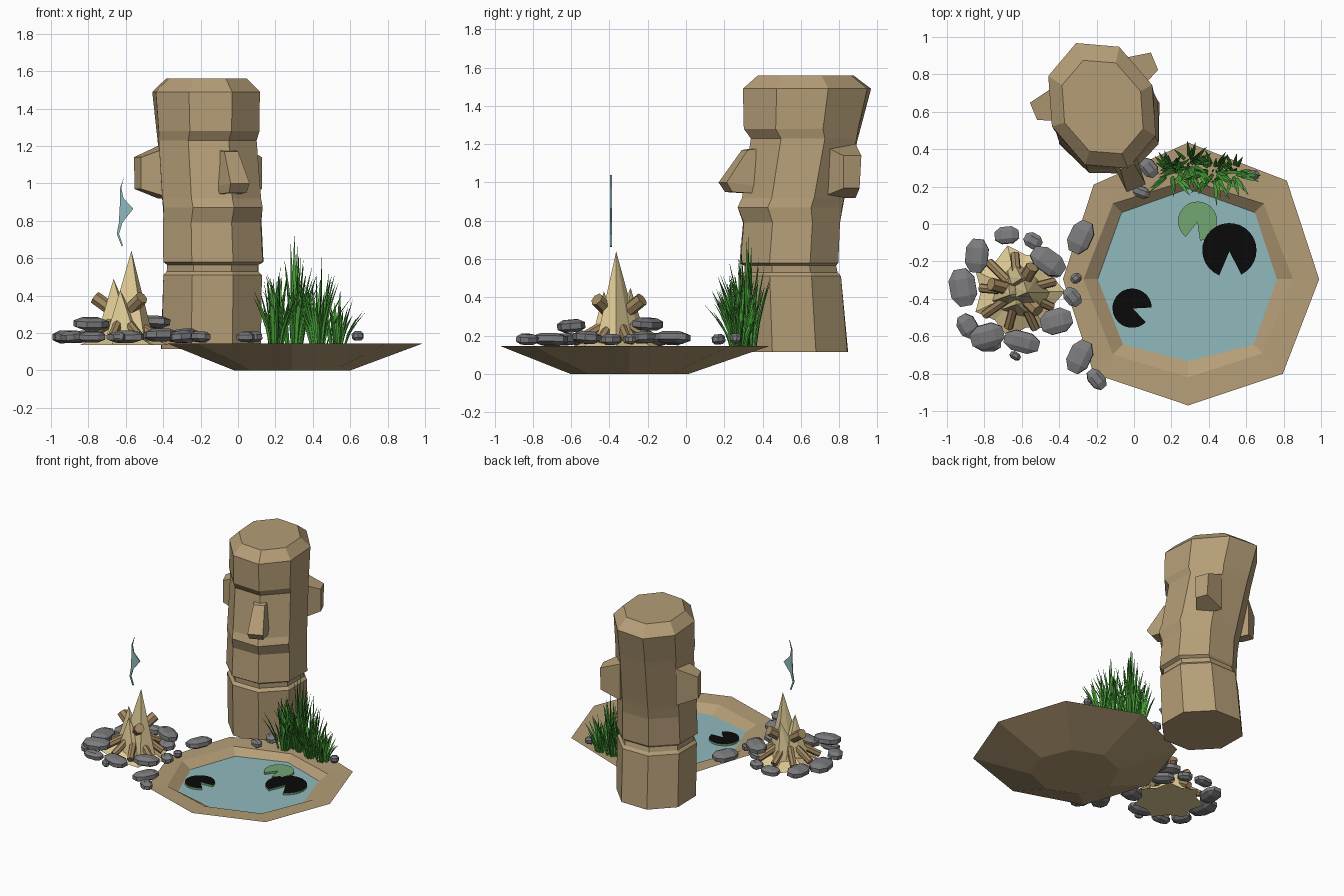
import bpy, bmesh, math, random
from mathutils import Vector, Matrix

if "Cube" in bpy.data.objects:
    bpy.data.objects.remove(bpy.data.objects["Cube"])
random.seed(4)
R = math.radians

def mat(name, c):
    m = bpy.data.materials.new(name)
    m.diffuse_color = (*c, 1)
    m.use_nodes = True
    m.node_tree.nodes["Principled BSDF"].inputs["Base Color"].default_value = m.diffuse_color
    return m

STONE = mat("tan stone", (0.46, 0.34, 0.185))
WATER = mat("pale water", (0.28, 0.49, 0.51))
ROCK = mat("grey rock", (0.20, 0.20, 0.21))
FIRE = mat("pale flame", (0.73, 0.59, 0.30))
WOOD = mat("brown wood", (0.37, 0.25, 0.12))
GRASS = mat("green reed", (0.065, 0.36, 0.04))
PAD = mat("pad green", (0.17, 0.38, 0.17))
BLACK = mat("black pad top", (0.003, 0.003, 0.003))

def finish(bm, name, *mats):
    bmesh.ops.recalc_face_normals(bm, faces=bm.faces)
    me = bpy.data.meshes.new(name)
    bm.to_mesh(me)
    bm.free()
    for m in mats:
        me.materials.append(m)
    ob = bpy.data.objects.new(name, me)
    bpy.context.collection.objects.link(ob)
    return ob

def loft(bm, rings, cap_start=True, cap_end=True):
    """Skin a list of equal-length point rings."""
    vs = [[bm.verts.new(p) for p in r] for r in rings]
    n = len(vs[0])
    for a, b in zip(vs, vs[1:]):
        for i in range(n):
            j = (i + 1) % n
            bm.faces.new((a[i], a[j], b[j], b[i]))
    if cap_start:
        bm.faces.new(vs[0][::-1])
    if cap_end:
        bm.faces.new(vs[-1])

# ---- pond: eight-sided basin with a rim, and the water inside
PC = (0.29, -0.295)
OUTER = [0.70, 0.745, 0.73, 0.715, 0.67, 0.715, 0.675, 0.715]
def pond_ring(radii, z):
    return [(PC[0] + r * math.cos(R(45 * i)), PC[1] + r * math.sin(R(45 * i)), z)
            for i, r in enumerate(radii)]
inner = [0.56, 0.57, 0.53, 0.57, 0.56, 0.57, 0.525, 0.56]
pool = [0.47, 0.50, 0.48, 0.50, 0.48, 0.49, 0.435, 0.49]
bm = bmesh.new()
loft(bm, [pond_ring([0.31] * 8, 0), pond_ring(OUTER, 0.145), pond_ring(inner, 0.14),
          pond_ring(pool, 0.09), pond_ring([0.3] * 8, 0.03)])
finish(bm, "pond_basin", STONE)
bm = bmesh.new()
bm.faces.new([bm.verts.new(p) for p in pond_ring([r + 0.004 for r in pool], 0.093)])
finish(bm, "pond_water", WATER)

# ---- lily pads: notched discs
def lily(name, x, y, r, notch, half, top):
    pts = [(x + 0.04 * r * math.cos(R(notch)), y + 0.04 * r * math.sin(R(notch)))]
    for i in range(25):
        a = R(notch + half + (360 - 2 * half) * i / 24)
        pts.append((x + r * math.cos(a), y + r * math.sin(a)))
    bm = bmesh.new()
    loft(bm, [[(*p, 0.088) for p in pts], [(*p, 0.108) for p in pts]])
    bm.normal_update()
    for f in bm.faces:
        f.material_index = 1 if f.calc_center_median().z > 0.105 else 0
    finish(bm, name, PAD, top)
lily("lily_pad_large", 0.51, -0.14, 0.145, -88, 24, BLACK)
lily("lily_pad_left", -0.01, -0.45, 0.105, -22, 24, BLACK)
lily("lily_pad_back", 0.34, 0.015, 0.105, -105, 22, PAD)

# ---- stone head: octagon sections (z, front, back, half width), corner forwards
HEAD = Matrix.Translation((-0.145, 0.57, 0)) @ Matrix.Rotation(R(22.5), 4, 'Z')
def section(z, f, b, w):
    c, d = (b - f) / 2, (b + f) / 2
    return [(w * math.cos(R(45 * i)), c + d * math.sin(R(45 * i)), z) for i in range(8)]
bm = bmesh.new()
loft(bm, [section(*s) for s in (
    (0.115, 0.30, 0.30, 0.285), (0.51, 0.31, 0.26, 0.285), (0.53, 0.285, 0.24, 0.265),
    (0.565, 0.285, 0.23, 0.265), (0.58, 0.31, 0.24, 0.29), (0.79, 0.29, 0.25, 0.285),
    (0.87, 0.325, 0.27, 0.285), (0.92, 0.30, 0.28, 0.285), (1.23, 0.25, 0.355, 0.28),
    (1.28, 0.29, 0.37, 0.285), (1.49, 0.295, 0.43, 0.29), (1.56, 0.21, 0.33, 0.22))])
bm.transform(HEAD)
finish(bm, "stone_head", STONE)

# nose: wedge that widens and juts out towards the bottom
bm = bmesh.new()
loft(bm, [[(-0.05, -0.2, 1.18), (0.05, -0.2, 1.18), (0.04, -0.285, 1.17), (-0.04, -0.285, 1.17)],
          [(-0.07, -0.2, 0.98), (0.07, -0.2, 0.98), (0.055, -0.41, 1.0), (-0.055, -0.41, 1.0)],
          [(-0.07, -0.2, 0.94), (0.07, -0.2, 0.94), (0.05, -0.375, 0.95), (-0.05, -0.375, 0.95)]])
bm.transform(HEAD)
finish(bm, "nose", STONE)

# ears: tapered blocks on both sides
for s, name in ((-1, "left_ear"), (1, "right_ear")):
    bm = bmesh.new()
    loft(bm, [[(s * 0.2, 0.06, 0.92), (s * 0.2, 0.26, 0.92), (s * 0.2, 0.26, 1.2), (s * 0.2, 0.06, 1.2)],
              [(s * 0.35, 0.13, 0.97), (s * 0.35, 0.22, 0.97), (s * 0.35, 0.23, 1.14), (s * 0.35, 0.13, 1.14)]])
    bm.transform(HEAD)
    finish(bm, name, STONE)

# ---- camp fire: jagged ember bed, flame spikes, logs
FC = Vector((-0.62, -0.36, 0))
def spike(bm, base, r, tip, n=7, jag=0.15):
    ring = []
    for i in range(n):
        a, k = 2 * math.pi * i / n, r * (1 + jag * (-1) ** i)
        ring.append(bm.verts.new((base[0] + k * math.cos(a), base[1] + k * math.sin(a), base[2])))
    t = bm.verts.new(tip)
    for i in range(n):
        bm.faces.new((ring[i], ring[(i + 1) % n], t))
    bm.faces.new(ring[::-1])
bm = bmesh.new()
spike(bm, FC + Vector((0, 0, 0.135)), 0.225, FC + Vector((0, 0, 0.24)), 14, 0.12)
spike(bm, (-0.585, -0.365, 0.15), 0.12, (-0.57, -0.365, 0.64))
spike(bm, (-0.65, -0.36, 0.15), 0.11, (-0.665, -0.38, 0.49))
spike(bm, (-0.62, -0.32, 0.15), 0.11, (-0.60, -0.29, 0.45))
spike(bm, (-0.61, -0.41, 0.15), 0.10, (-0.63, -0.43, 0.43))
finish(bm, "flames", FIRE)

def log(bm, p, q, r):
    d = q - p
    m = Matrix.Translation((p + q) / 2) @ d.to_track_quat('Z', 'Y').to_matrix().to_4x4()
    bmesh.ops.create_cone(bm, cap_ends=True, segments=7, radius1=r, radius2=r, depth=d.length, matrix=m)
bm = bmesh.new()
for i in range(9):     # low logs pointing to the middle
    a = R(40 * i + 15)
    u = Vector((math.cos(a), math.sin(a), 0))
    log(bm, FC + u * (0.2 + 0.02 * (i % 2)) + Vector((0, 0, 0.18)), FC + u * 0.05 + Vector((0, 0, 0.27)), 0.025)
for a in (165, -45, 60):     # sticks poking up through the flames
    u = Vector((math.cos(R(a)), math.sin(R(a)), 0))
    log(bm, FC - u * 0.02 + Vector((0, 0, 0.27)), FC + u * 0.15 + Vector((0, 0, 0.39)), 0.036)
finish(bm, "logs", WOOD)

# smoke: thin wavy sheet
wisp = [(-0.608, 1.04), (-0.632, 0.97), (-0.632, 0.88), (-0.637, 0.79), (-0.648, 0.73), (-0.622, 0.662),
        (-0.615, 0.668), (-0.636, 0.73), (-0.618, 0.79), (-0.56, 0.865), (-0.612, 0.92), (-0.624, 0.975)]
bm = bmesh.new()
loft(bm, [[(x, -0.396, z) for x, z in wisp], [(x, -0.388, z) for x, z in wisp]])
finish(bm, "smoke", WATER)

# ---- rocks: x, y, length, width, angle, centre height
ROCKS = [(-.84, -.17, .18, .12, 85, .18), (-.68, -.06, .13, .09, 5, .18), (-.54, -.09, .10, .08, -30, .18),
         (-.46, -.20, .20, .12, -35, .26), (-.285, -.07, .18, .12, 65, .19), (-.915, -.34, .20, .14, 100, .18),
         (-.89, -.545, .13, .10, -60, .18), (-.785, -.60, .18, .13, 15, .25), (-.60, -.63, .19, .11, -15, .18),
         (-.415, -.52, .17, .13, 15, .19), (-.33, -.39, .11, .08, -50, .18), (-.31, -.29, .06, .05, 40, .18),
         (-.29, -.71, .18, .12, 65, .18), (-.20, -.83, .12, .08, -50, .18), (-.635, -.705, .06, .04, -30, .18),
         (-.78, -.64, .14, .08, 0, .18), (-.45, -.22, .15, .10, -40, .19),
         (.08, .30, .11, .08, -50, .18), (.04, .17, .09, .06, -20, .18), (.64, .26, .06, .05, 30, .185)]
for i, (x, y, l, w, a, z) in enumerate(ROCKS):
    bm = bmesh.new()
    bmesh.ops.create_cube(bm, size=1)
    bmesh.ops.bevel(bm, geom=bm.edges[:], offset=0.27, segments=1, affect='EDGES')
    h = 0.04 + 0.2 * w
    tilt = Matrix.Rotation(R(random.uniform(-8, 8)), 4, 'X')
    bm.transform(Matrix.Translation((x, y, z)) @ Matrix.Rotation(R(a), 4, 'Z') @ tilt @ Matrix.Diagonal((l, w, h, 1)))
    finish(bm, f"rock_{i + 1}", ROCK)

# ---- reeds: curved, pointed three-sided blades in tufts (x, y, height, spread, count)
def blade(bm, base, a, h, lean, w):
    u = Vector((math.cos(a), math.sin(a), 0))
    side = Vector((-u.y, u.x, 0))
    rings = []
    for t, k in ((0, 0.7), (0.35, 1.0), (0.7, 0.75), (1, 0.08)):
        c = base + u * lean * t ** 1.6 + Vector((0, 0, h * t))
        rings.append([c + side * w * k, c - side * w * k, c + u * w * 0.8 * k])
    loft(bm, rings)
bm = bmesh.new()
for x, y, h, spread, count in ((.20, .28, .46, .13, 34), (.30, .32, .55, .14, 34),
                               (.43, .28, .46, .14, 34), (.53, .27, .29, .11, 24)):
    for i in range(count):
        a = random.uniform(0, 2 * math.pi)
        k = math.sqrt(random.random())
        lean = spread * k * (0.6 if math.sin(a) > 0 else 1.0)
        base = Vector((x + 0.045 * k * math.cos(a), y + 0.045 * k * math.sin(a), 0.14))
        blade(bm, base, a, h * (1.05 - 0.45 * k) * random.uniform(0.75, 1.05), lean, 0.0105)
finish(bm, "reeds", GRASS)
